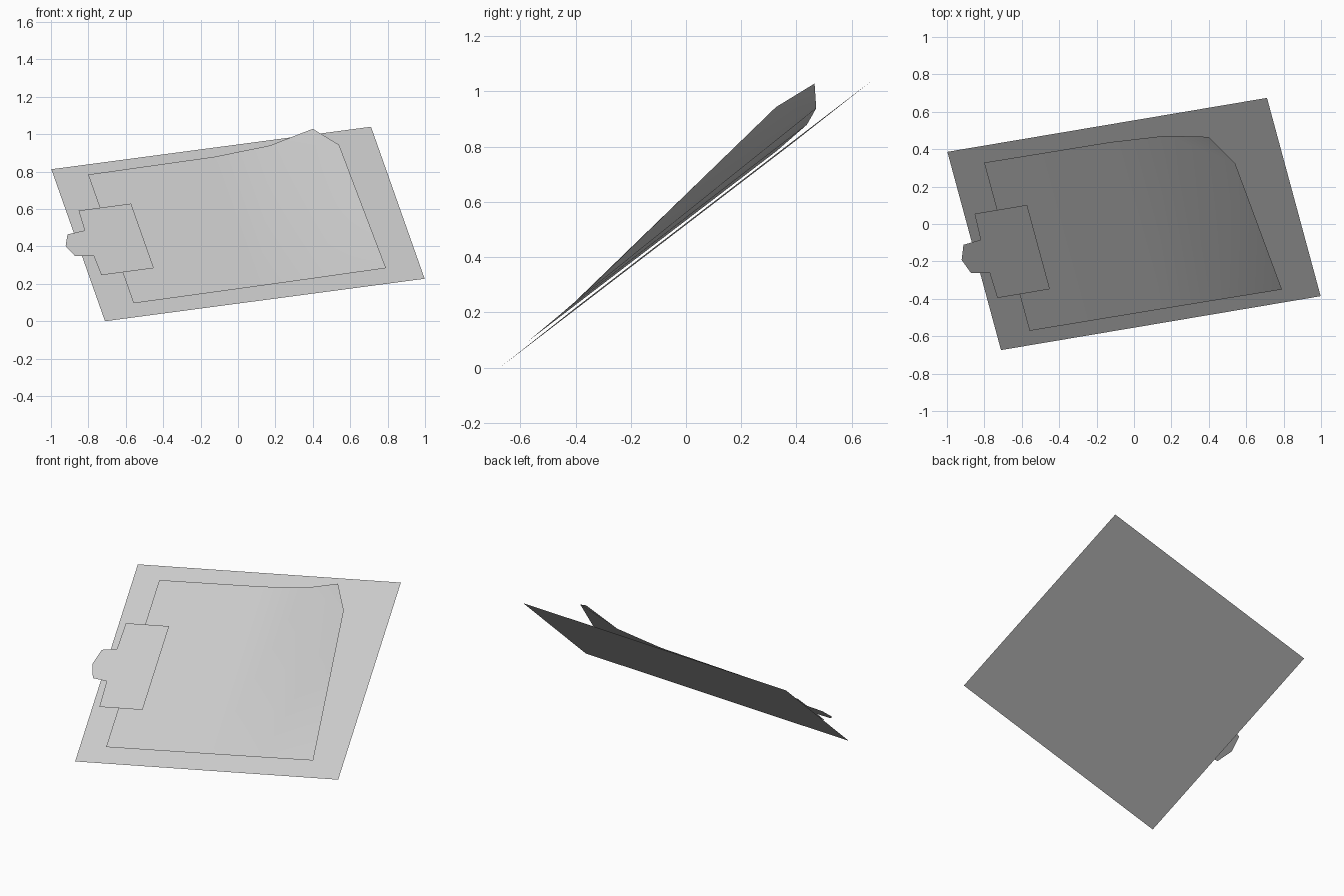
import bpy
from mathutils import Matrix, Vector

cube = bpy.data.objects.get("Cube")
if cube:
    bpy.data.objects.remove(cube, do_unlink=True)

# One light grey for every part
grey = bpy.data.materials.new("light_grey")
grey.use_nodes = True
colour = (0.6, 0.6, 0.6, 1)
grey.diffuse_color = colour
grey.node_tree.nodes["Principled BSDF"].inputs["Base Color"].default_value = colour

# Tilted frame of the board: along its length, along its width, off its face
along = Vector((0.978, 0.165, 0.130)).normalized()
normal = along.cross(Vector((-0.212, 0.775, 0.594))).normalized()
across = normal.cross(along)
tilt = Matrix((along, across, normal)).transposed().to_4x4()
tilt.translation = (0, 0, 0.52)


def sheet(name, points, faces, smooth=False):
    """Thin sheet given in the board's own frame."""
    mesh = bpy.data.meshes.new(name)
    mesh.from_pydata([tilt @ Vector(p) for p in points], [], faces)
    mesh.materials.append(grey)
    for poly in mesh.polygons:
        poly.use_smooth = smooth
    obj = bpy.data.objects.new(name, mesh)
    bpy.context.collection.objects.link(obj)
    return obj


# Backing board
L, W = 0.874, 0.683
sheet("board", [(-L, -W, 0), (L, -W, 0), (L, W, 0), (-L, W, 0)], [range(4)])

# Paper, flat on the left and curling up at the far right corner
bottom = [(-0.695, 0.013), (0, 0.017), (0.345, 0.02), (0.685, 0.024)]
top = [(-0.695, 0.012), (-0.005, 0.019), (0.298, 0.045), (0.534, 0.119)]
paper = [(u, -0.578, w) for u, w in bottom] + [(u, 0.58, w) for u, w in top]
paper.append((0.637, 0.391, 0.136))
sheet("paper", paper,
      [(0, 1, 5, 4), (1, 2, 6, 5), (2, 3, 8), (2, 8, 6), (6, 8, 7)], smooth=True)

# Clip plate with a chamfered pull tab, mirrored about its own middle line
mid = -0.026
half = [(-0.528, 0.29), (-0.815, 0.29), (-0.82, 0.112), (-0.917, 0.098)]
upper = [(u, mid + v, 0.026) for u, v in half]
lower = [(u, mid - v, 0.026) for u, v in reversed(half)]
outline = upper + [(-0.948, mid, 0.026)] + lower
sheet("clip", outline, [(0, 1, 7, 8), (2, 3, 4, 5, 6), (1, 2, 6, 7)])
